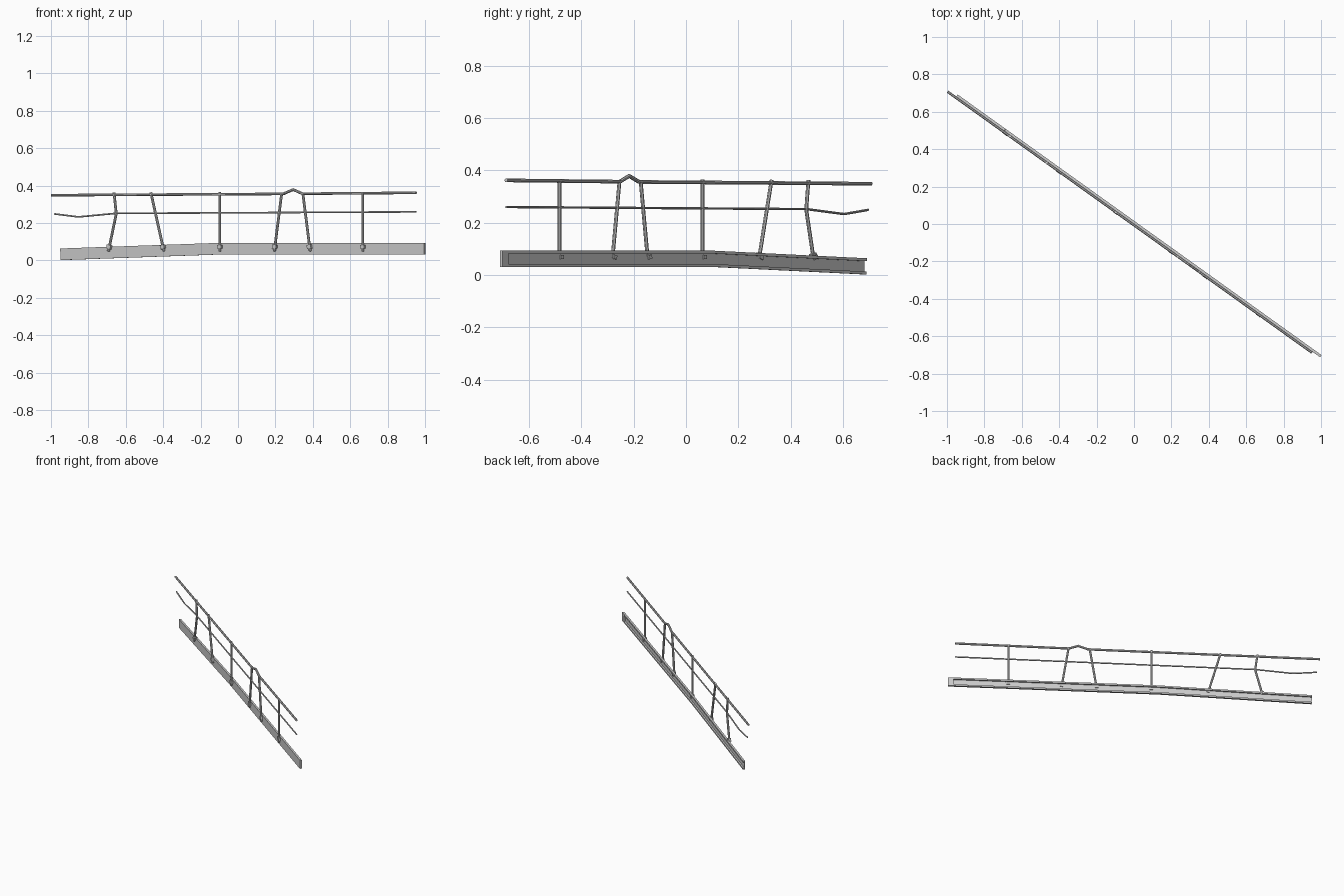
import bpy, bmesh, math
from mathutils import Vector

if "Cube" in bpy.data.objects:
    bpy.data.objects.remove(bpy.data.objects["Cube"])

SLOPE = -0.716                      # plan direction of the whole run
U = Vector((1, SLOPE, 0)).normalized()
N = Vector((-U.y, U.x, 0))          # horizontal normal, towards the back
FRONT = -0.005                      # plane of posts and rails


def P(x, z, n=FRONT):
    return Vector((x, SLOPE * x, z)) + N * n


def sweep(name, path, profile):
    """Sweep a (normal, in-plane) profile along a path lying in the railing plane."""
    bm = bmesh.new()
    rings = []
    for i, p in enumerate(path):
        a = (p - path[i - 1]).normalized() if i else None
        b = (path[i + 1] - p).normalized() if i < len(path) - 1 else None
        t = ((a or b) + (b or a)).normalized()
        side = N.cross(t)
        k = 1 / max(0.5, t.dot(a or b))
        rings.append([bm.verts.new(p + N * u - side * v * k) for u, v in profile])
    m = len(profile)
    for r, q in zip(rings, rings[1:]):
        for j in range(m):
            bm.faces.new((r[j], r[(j + 1) % m], q[(j + 1) % m], q[j]))
    bm.faces.new(rings[0])
    bm.faces.new(rings[-1])
    bmesh.ops.recalc_face_normals(bm, faces=bm.faces)
    me = bpy.data.meshes.new(name)
    bm.to_mesh(me)
    bm.free()
    ob = bpy.data.objects.new(name, me)
    bpy.context.collection.objects.link(ob)
    return ob


def circle(r, n=8):
    return [(r * math.cos(math.tau * (i + .5) / n), r * math.sin(math.tau * (i + .5) / n))
            for i in range(n)]


def rect(w, h):
    return [(-w / 2, -h / 2), (w / 2, -h / 2), (w / 2, h / 2), (-w / 2, h / 2)]


# Channel beam: web at the front, short flanges to the back, bent once
H, W, T, WEB = 0.031, 0.014, 0.011, 0.003
channel = [(0, -H), (W, -H), (W, -H + T), (WEB, -H + T),
           (WEB, H - T), (W, H - T), (W, H), (0, H)]
sweep("channel_beam", [P(-0.95, 0.033, 0), P(-0.13, 0.062, 0), P(0.965, 0.062, 0)], channel)

# Solid end of the beam
sweep("beam_end_block", [P(0.965, 0.062, W / 2), P(0.995, 0.062, W / 2)], rect(W, 2 * H))

# Top handrail with a buckled peak
sweep("handrail", [P(-0.994, 0.349), P(0.245, 0.356), P(0.298, 0.379),
                   P(0.348, 0.357), P(0.955, 0.362)], circle(0.0075))

# Thin middle rail, sagging at the left end
sweep("middle_rail", [P(-0.978, 0.249), P(-0.85, 0.233), P(-0.65, 0.252),
                      P(0.955, 0.26)], circle(0.0048))

# Leaning posts, each with a clamp and a bolt plate behind the web
posts = [[(-0.69, 0.049), (-0.648, 0.25), (-0.66, 0.363)],
         [(-0.393, 0.049), (-0.463, 0.363)],
         [(-0.094, 0.049), (-0.094, 0.365)],
         [(0.197, 0.049), (0.237, 0.363)],
         [(0.389, 0.049), (0.349, 0.363)],
         [(0.67, 0.049), (0.67, 0.365)]]
for i, pts in enumerate(posts, 1):
    path = [P(x, z) for x, z in pts]
    sweep(f"post_{i}", path, circle(0.0075))
    up = (path[1] - path[0]).normalized()
    sweep(f"post_clamp_{i}", [path[0] + up * 0.014, path[0] + up * 0.035], rect(0.018, 0.026))
    c = path[0] + up * 0.02 + N * 0.01
    sweep(f"bolt_{i}", [c - up * 0.008, c + up * 0.008], rect(0.008, 0.022))
